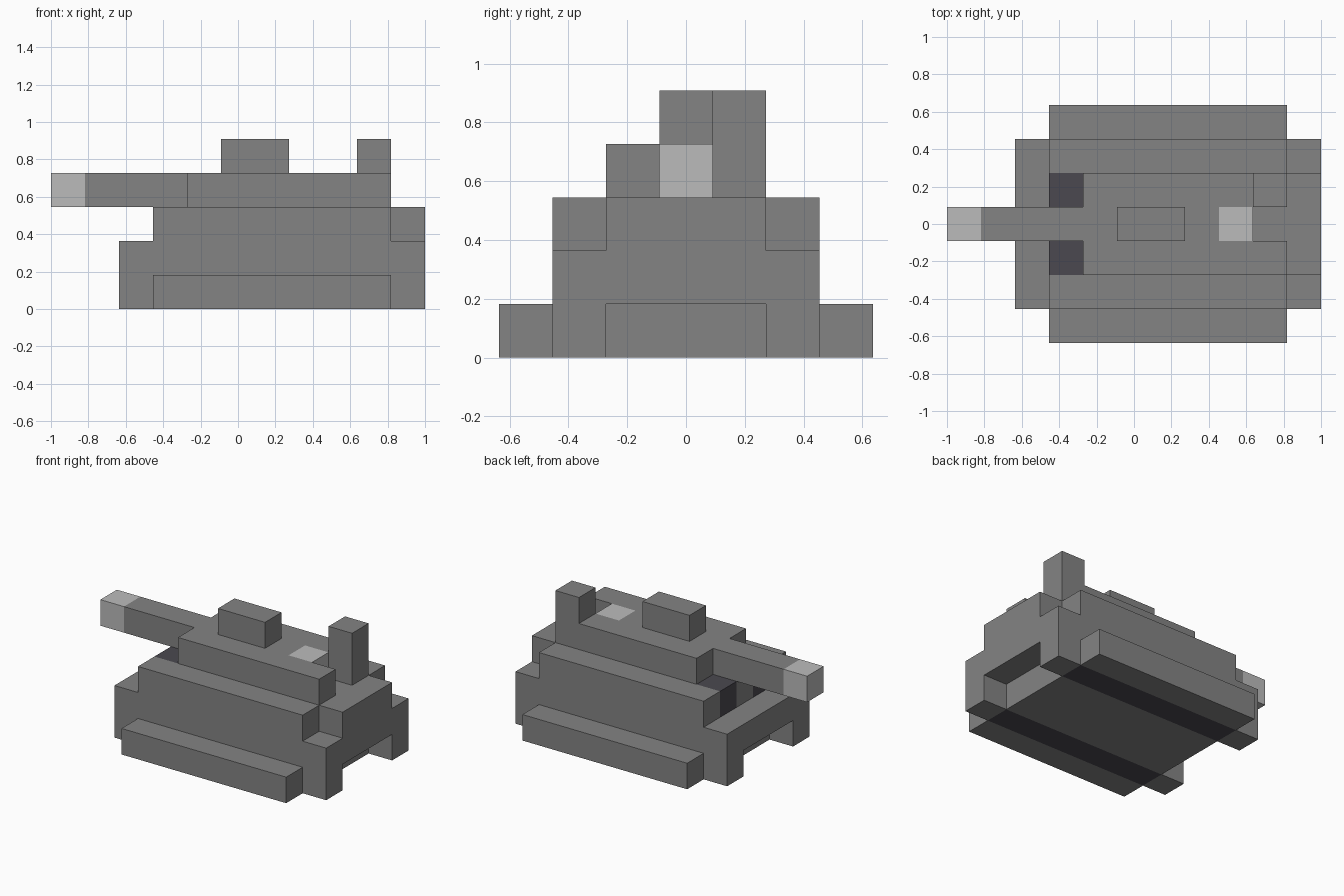
import bpy
import bmesh
from itertools import product
from mathutils import Vector

cube = bpy.data.objects.get("Cube")
if cube:
    bpy.data.objects.remove(cube, do_unlink=True)

UNIT = 2 / 11                     # one block; the model is 11 x 7 x 5 blocks
ORIGIN = Vector((-1, -3.5 * UNIT, 0))
DIRECTIONS = [Vector(d) for d in
              ((1, 0, 0), (-1, 0, 0), (0, 1, 0), (0, -1, 0), (0, 0, 1), (0, 0, -1))]


def make_material(name, r, g, b):
    mat = bpy.data.materials.new(name)
    mat.use_nodes = True
    mat.diffuse_color = (r, g, b, 1)
    bsdf = next(n for n in mat.node_tree.nodes if n.type == 'BSDF_PRINCIPLED')
    bsdf.inputs["Base Color"].default_value = (r, g, b, 1)
    return mat


grey = make_material("mid grey", 0.23, 0.23, 0.23)
light = make_material("light grey", 0.5, 0.5, 0.5)
dark = make_material("dark grey", 0.07, 0.066, 0.08)


def block(x, y, z):
    """Cells inside a box given as (start, end) ranges in blocks."""
    return set(product(range(*x), range(*y), range(*z)))


def mirrored(cells):
    """Add the copy on the other side of the centre line."""
    return cells | {(x, 6 - y, z) for x, y, z in cells}


parts = []


def part(name, cells, material):
    parts.append((name, cells, material))


# Dark running gear and deck panels, on both sides of the hull
tracks = mirrored(block((3, 10), (1, 2), (0, 1)))
panels = mirrored(block((3, 4), (2, 3), (2, 3)))
part("tracks", tracks, dark)
part("deck_panels", panels, dark)

# Hull with a stepped nose and tail, each raised on two feet
hull = block((3, 10), (1, 6), (0, 3))
hull |= block((2, 3), (1, 6), (1, 2)) | block((10, 11), (1, 6), (1, 2))
hull |= block((10, 11), (2, 5), (2, 3))
hull |= mirrored(block((2, 3), (1, 2), (0, 1)) | block((10, 11), (1, 2), (0, 1)))
part("hull", hull - tracks - panels, grey)

# Low skirts along the sides
part("side_skirts", mirrored(block((3, 10), (0, 1), (0, 1))), grey)

# Turret with a rear arm beside the open slot, and a pale block set into it
sensor = block((8, 9), (3, 4), (3, 4))
turret = block((4, 9), (2, 5), (3, 4)) | block((9, 10), (2, 3), (3, 4))
part("turret", turret - sensor, grey)
part("turret_light", sensor, light)
part("hatch", block((5, 7), (3, 4), (4, 5)), grey)
part("antenna", block((9, 10), (4, 5), (3, 5)), grey)

# Gun
part("barrel", block((1, 4), (3, 4), (3, 4)), grey)
part("muzzle", block((0, 1), (3, 4), (3, 4)), light)

# Skin each part, leaving out faces buried against other blocks
occupied = set().union(*(cells for _, cells, _ in parts))
for name, cells, material in parts:
    bm = bmesh.new()
    for cell in sorted(cells):
        centre = Vector(cell) + Vector((0.5, 0.5, 0.5))
        for n in DIRECTIONS:
            if tuple(int(a + b) for a, b in zip(cell, n)) in occupied:
                continue
            u = Vector((n.y, n.z, n.x))
            v = n.cross(u)
            corners = (-u - v, u - v, u + v, v - u)
            bm.faces.new([bm.verts.new(ORIGIN + UNIT * (centre + (n + c) / 2))
                          for c in corners])
    bmesh.ops.remove_doubles(bm, verts=bm.verts, dist=0.001)
    mesh = bpy.data.meshes.new(name)
    bm.to_mesh(mesh)
    bm.free()
    mesh.materials.append(material)
    bpy.context.collection.objects.link(bpy.data.objects.new(name, mesh))
